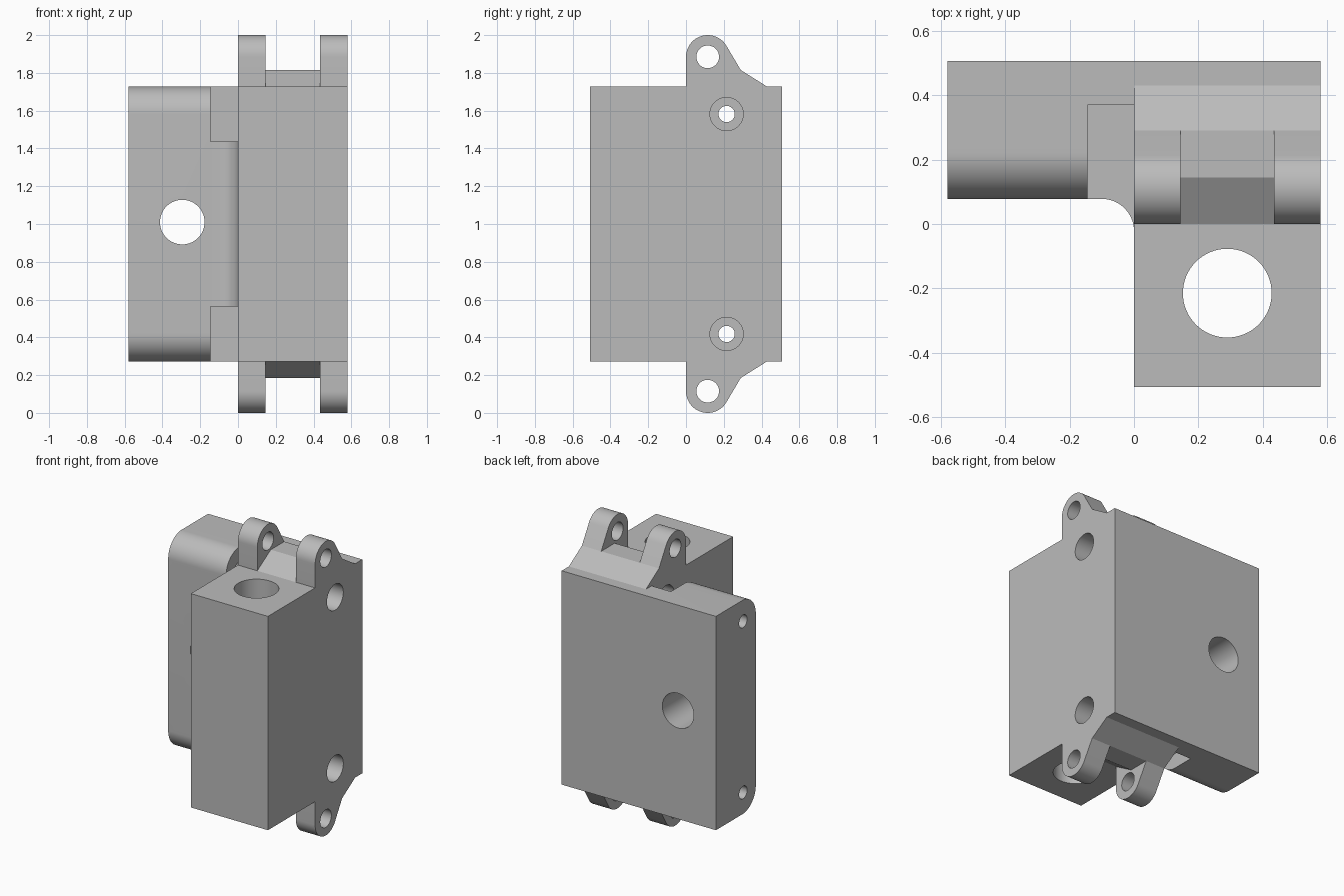
import bpy, bmesh, math
from mathutils import Matrix, Vector

if "Cube" in bpy.data.objects:
    bpy.data.objects.remove(bpy.data.objects["Cube"])

TOP, BOTTOM = 1.727, 0.273
NOTCH = 0.29            # height of the corner notches
FRONT, BACK = -0.507, 0.507
SIDE, STEP, EAR = 0.58, -0.145, 0.145
FLANGE = 0.078          # front plane of the flange

grey = bpy.data.materials.new("plain grey")
grey.use_nodes = True
colour = (0.5, 0.5, 0.5, 1)
grey.diffuse_color = colour
grey.node_tree.nodes["Principled BSDF"].inputs["Base Color"].default_value = colour


def finish(name, bm):
    bmesh.ops.recalc_face_normals(bm, faces=bm.faces)
    mesh = bpy.data.meshes.new(name)
    bm.to_mesh(mesh)
    bm.free()
    mesh.materials.append(grey)
    obj = bpy.data.objects.new(name, mesh)
    bpy.context.collection.objects.link(obj)
    return obj


def prism(name, points, axis, start, end):
    """Extrude a profile along x (points are y, z) or along z (points are x, y)."""
    bm = bmesh.new()
    if axis == "x":
        verts = [bm.verts.new((start, a, b)) for a, b in points]
        move = Vector((end - start, 0, 0))
    else:
        verts = [bm.verts.new((a, b, start)) for a, b in points]
        move = Vector((0, 0, end - start))
    face = bm.faces.new(verts)
    made = bmesh.ops.extrude_face_region(bm, geom=[face])["geom"]
    bmesh.ops.translate(bm, vec=move, verts=[v for v in made if isinstance(v, bmesh.types.BMVert)])
    return finish(name, bm)


def drill(name, axis, centre, radius, length):
    bm = bmesh.new()
    turn = {"x": Matrix.Rotation(math.pi / 2, 4, "Y"),
            "y": Matrix.Rotation(math.pi / 2, 4, "X"),
            "z": Matrix.Identity(4)}[axis]
    bmesh.ops.create_cone(bm, cap_ends=True, segments=64, radius1=radius, radius2=radius,
                          depth=length, matrix=Matrix.Translation(centre) @ turn)
    obj = finish(name, bm)
    obj.hide_render = True
    return obj


def arc(cx, cy, r, first, last, steps=24):
    angles = [math.radians(first + (last - first) * i / steps) for i in range(steps + 1)]
    return [(cx + r * math.cos(a), cy + r * math.sin(a)) for a in angles]


def both_ends(upper):
    """Add the lower half of a y, z profile by mirroring."""
    return upper + [(y, 2 - z) for y, z in reversed(upper)]


def combine(target, other, operation):
    mod = target.modifiers.new(other.name, "BOOLEAN")
    mod.operation, mod.solver, mod.object = operation, "EXACT", other
    bpy.context.view_layer.objects.active = target
    bpy.ops.object.modifier_apply(modifier=mod.name)
    bpy.data.objects.remove(other)


# Main block: two slices with hinge ears and a bridge slice between them
ramp = [(0.29, 1.815), (0.43, TOP), (BACK, TOP)]
base = [(FRONT, TOP), (0, TOP)]
ear_profile = both_ends(base + arc(0.115, 1.885, 0.115, 180, 30.6) + ramp)
bridge_profile = both_ends(base + [(0.145, 1.815)] + ramp)
body = prism("hinged_block", ear_profile, "x", 0, EAR)
parts = [prism("bridge", bridge_profile, "x", EAR, SIDE - EAR),
         prism("outer_ears", ear_profile, "x", SIDE - EAR, SIDE)]

# Neck: thin back wall, and a thicker filleted middle between the notches
parts.append(prism("neck_wall", both_ends([(0.37, TOP), (BACK, TOP)]), "x", STEP, 0))
fillet = [(STEP, FLANGE)] + arc(-0.1, FLANGE - 0.1, 0.1, 90, 0) + [(0, BACK), (STEP, BACK)]
parts.append(prism("neck_fillet", fillet, "z", BOTTOM + NOTCH, TOP - NOTCH))

# Flange with rounded front edges at top and bottom
rounded = arc(FLANGE + 0.145, TOP - 0.145, 0.145, 180, 90) + [(BACK, TOP)]
parts.append(prism("flange", both_ends(rounded), "x", -SIDE, STEP))

for part in parts:
    combine(body, part, "UNION")

# Holes: vertical bore, flange hole, screw holes and hinge pin holes
cutters = [drill("vertical_bore", "z", (0.29, -0.215, 1), 0.138, 3),
           drill("flange_hole", "y", (-0.295, 0.3, 1.01), 0.118, 1)]
for s in (-1, 1):
    z = 1 + s * 0.582
    cutters += [drill("screw_head_hole", "x", (0.34, 0.215, z), 0.088, 0.72),
                drill("screw_hole", "x", (0, 0.215, z), 0.043, 1.3),
                drill("pin_hole", "x", (0.29, 0.115, 1 + s * 0.885), 0.06, 1)]
for cutter in cutters:
    combine(body, cutter, "DIFFERENCE")

bpy.ops.object.select_all(action="DESELECT")
body.select_set(True)
bpy.context.view_layer.objects.active = body
bpy.ops.object.shade_smooth_by_angle(angle=math.radians(25))
